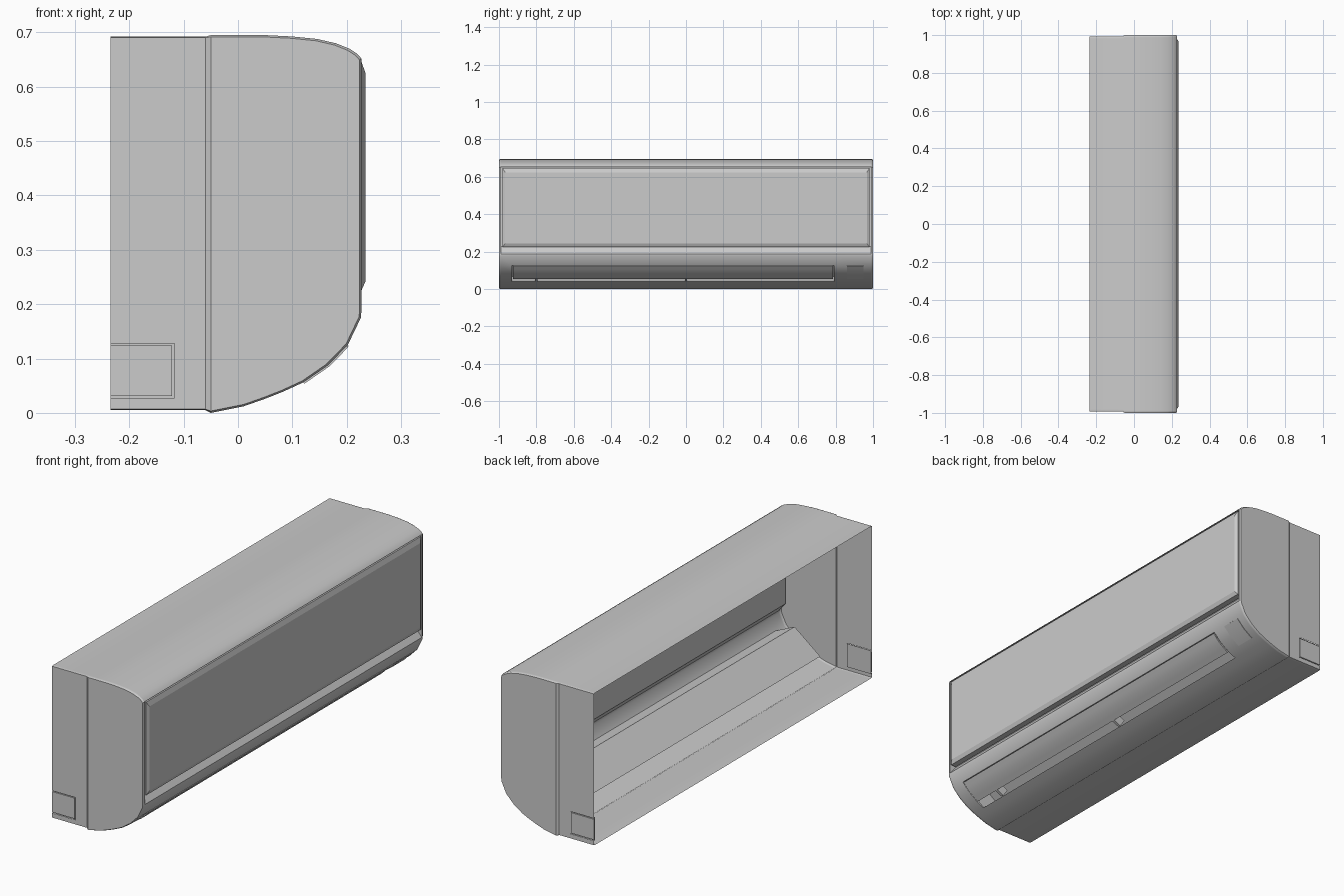
import bpy, bmesh, math

if "Cube" in bpy.data.objects:
    bpy.data.objects.remove(bpy.data.objects["Cube"])

# Cross-section of the casing (x, z), from top back round the front to bottom back
PROFILE = [(-.235, .692), (-.06, .692), (-.05, .695), (.05, .695), (.1, .6925), (.145, .688),
           (.18, .680), (.205, .670), (.219, .661), (.227, .652), (.227, .187), (.226, .175),
           (.202, .125), (.165, .087), (.12, .056), (.083, .039), (.05, .026), (.01, .012),
           (-.05, 0), (-.06, .005), (-.235, .005)]
FRONT_TOP, OPEN_TOP, OPEN_BOT = 9, 12, 15
STATIONS = [-1, -.993, -.988, -.93, .79, .988, .993, 1]
BACK_Y = .993


def finish(name, bm, angle=30, recalc=True):
    bmesh.ops.remove_doubles(bm, verts=bm.verts, dist=1e-5)
    if recalc:
        bmesh.ops.recalc_face_normals(bm, faces=bm.faces)
    me = bpy.data.meshes.new(name)
    bm.to_mesh(me)
    bm.free()
    ob = bpy.data.objects.new(name, me)
    bpy.context.collection.objects.link(ob)
    bpy.ops.object.select_all(action='DESELECT')
    ob.select_set(True)
    bpy.context.view_layer.objects.active = ob
    bpy.ops.object.shade_smooth_by_angle(angle=math.radians(angle))
    return ob


def face(bm, pts):
    return bm.faces.new([bm.verts.new(p) for p in pts])


def strip(bm, pts, y0, y1, ends=False):
    """Sweep an open (x, z) line along y, optionally closing both ends."""
    for a, b in zip(pts, pts[1:]):
        face(bm, [(a[0], y0, a[1]), (a[0], y1, a[1]), (b[0], y1, b[1]), (b[0], y0, b[1])])
    if ends:
        for y in (y0, y1):
            face(bm, [(x, y, z) for x, z in pts])


def box(bm, x0, x1, y0, y1, z0, z1):
    strip(bm, [(x0, z0), (x1, z0), (x1, z1), (x0, z1), (x0, z0)], y0, y1)
    for y in (y0, y1):
        face(bm, [(x0, y, z0), (x1, y, z0), (x1, y, z1), (x0, y, z1)])


def offset(pts, d):
    """Push a lower-front line outwards (away from the casing)."""
    out = []
    for i, (x, z) in enumerate(pts):
        a, b = pts[max(i - 1, 0)], pts[min(i + 1, len(pts) - 1)]
        dx, dz = b[0] - a[0], b[1] - a[1]
        n = math.hypot(dx, dz)
        out.append((x - dz / n * d, z + dx / n * d))
    return out


# Casing skin with rounded ends, leaving the panel bay and air outlet open
def ring(y):
    pts = []
    for x, z in PROFILE:
        yy = y * BACK_Y if x < -.055 else y
        if abs(y) == 1:
            z = .35 + (z - .35) * (.99 if x > -.055 else .995)
            x = x * .985 if x > 0 else x
        pts.append((x, yy, z))
    return pts


bm = bmesh.new()
rings = [ring(y) for y in STATIONS]
for s in range(len(STATIONS) - 1):
    mid = (STATIONS[s] + STATIONS[s + 1]) / 2
    for i in range(len(PROFILE) - 1):
        if i == FRONT_TOP and abs(mid) < .988:
            continue
        if OPEN_TOP <= i < OPEN_BOT and -.93 < mid < .79:
            continue
        face(bm, [rings[s][i], rings[s + 1][i], rings[s + 1][i + 1], rings[s][i + 1]])

# End walls, each with a pipe knock-out hole at the back
for r, sg in ((rings[0], -1), (rings[-1], 1)):
    face(bm, r[2:-2])
    face(bm, [r[1], r[2], r[-3], r[-2]])
    xs, zs = [-.235, -.117, -.06], [r[-1][2], .027, .128, r[0][2]]
    for i in range(2):
        for j in range(3):
            if (i, j) != (0, 1):
                y = sg * BACK_Y
                face(bm, [(xs[i], y, zs[j]), (xs[i + 1], y, zs[j]),
                          (xs[i + 1], y, zs[j + 1]), (xs[i], y, zs[j + 1])])
finish("casing", bm)

# Knock-out plates with a groove round them
for sg, side in ((-1, "front"), (1, "rear")):
    bm = bmesh.new()
    box(bm, -.235, -.121, sg * .988, sg * .993, .031, .124)
    box(bm, -.235, -.115, sg * .985, sg * .988, .025, .130)
    finish("knockout_plate_" + side, bm)

# Panel bay with the sloping ledge below the panel
bm = bmesh.new()
strip(bm, [(.227, .652), (.195, .652), (.195, .226), (.227, .187)], -.988, .988, True)
finish("panel_bay", bm, recalc=False)

# Front panel with chamfered rim
bm = bmesh.new()
loops = []
for x, y, z0, z1 in ((.2, .981, .225, .646), (.227, .981, .225, .646), (.235, .967, .243, .624)):
    loops.append([bm.verts.new(p) for p in ((x, -y, z0), (x, y, z0), (x, y, z1), (x, -y, z1))])
for a, b in zip(loops, loops[1:]):
    for i in range(4):
        bm.faces.new([a[i], a[(i + 1) % 4], b[(i + 1) % 4], b[i]])
bm.faces.new(loops[0])
bm.faces.new(loops[-1])
finish("front_panel", bm, 5)

# Air outlet duct
bm = bmesh.new()
strip(bm, [PROFILE[OPEN_TOP], (.108, .168), (-.02, .068), PROFILE[OPEN_BOT]], -.93, .79, True)
finish("outlet_duct", bm, recalc=False)


# Curved plates following the lower front: louvre flap and receiver window
def curved_plate(name, line, y0, y1, outer, inner):
    b = bmesh.new()
    o, n = offset(line, outer), offset(line, inner)
    loop = o + n[::-1]
    strip(b, loop + loop[:1], y0, y1, True)
    finish(name, b)


flap = [(.200, .123), (.183, .1045), (.165, .087), (.142, .071), (.12, .056)]
curved_plate("louvre_flap", flap, -.926, .786, .003, -.004)
window = [(.2025, .126), (.202, .125), (.165, .087), (.12, .056)]
curved_plate("receiver_window", window[1:], .86, .95, .0025, -.004)

# Flap support brackets in the outlet gap
for i, y in enumerate((-.80, 0)):
    bm = bmesh.new()
    strip(bm, [(.122, .058), (.084, .040), (.06, .075), (.105, .1), (.122, .058)],
          y - .006, y + .006, True)
    finish("flap_bracket_%d" % (i + 1), bm)
